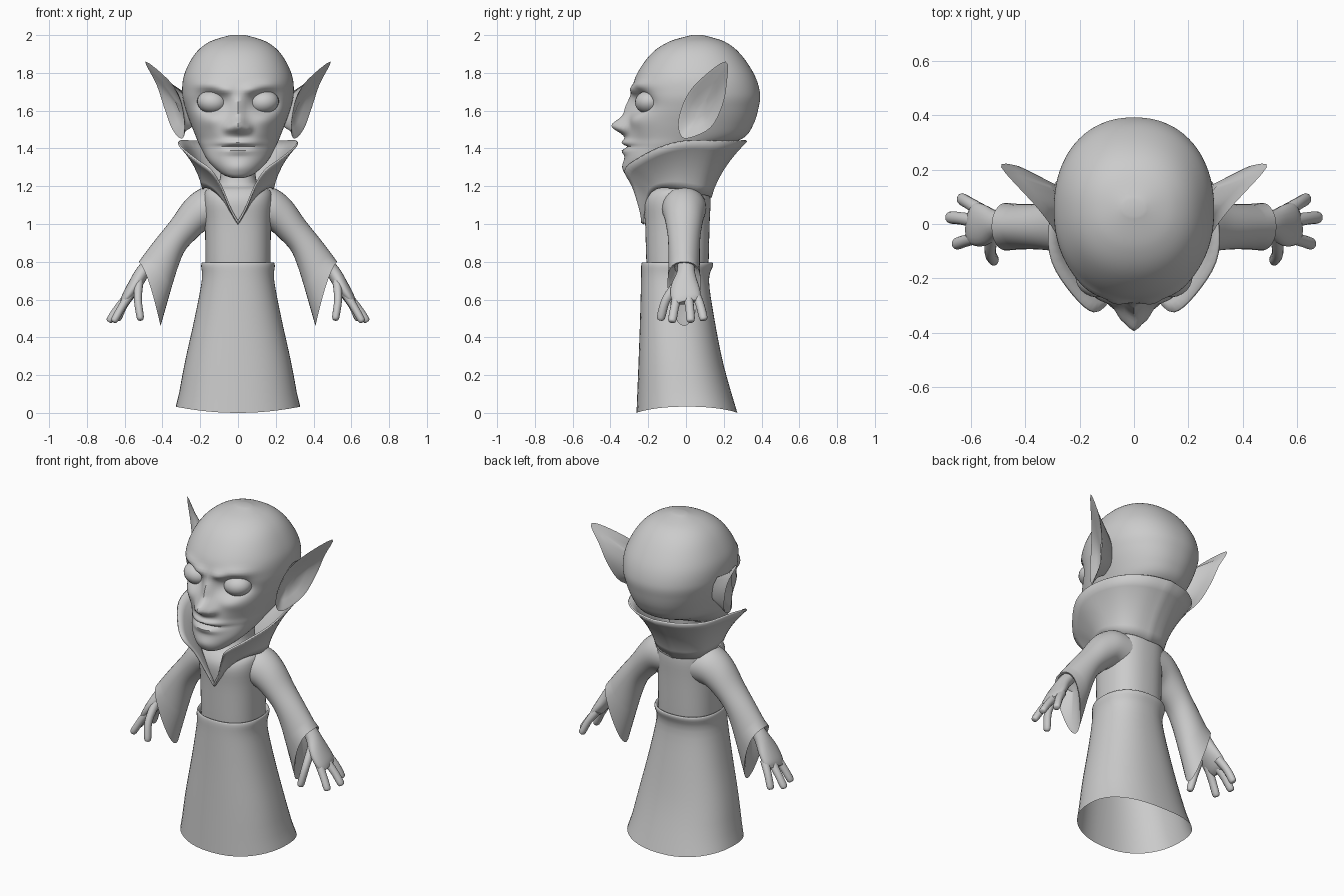
import bpy, bmesh
from math import sin, cos, pi, exp, radians
from mathutils import Vector

if "Cube" in bpy.data.objects:
    bpy.data.objects.remove(bpy.data.objects["Cube"])


def spline(pts, n=4, closed=False):
    """Catmull-Rom through points of any dimension."""
    m, out = len(pts), []
    pick = (lambda i: pts[i % m]) if closed else (lambda i: pts[max(0, min(m - 1, i))])
    for i in range(m if closed else m - 1):
        for k in range(n):
            t = k / n
            out.append([0.5 * (2 * b + (c - a) * t + (2 * a - 5 * b + 4 * c - d) * t * t
                               + (3 * b - a - 3 * c + d) * t ** 3)
                        for a, b, c, d in zip(pick(i - 1), pick(i), pick(i + 1), pick(i + 2))])
    return out if closed else out + [list(pts[-1])]


def loft(name, rings, start=True, end=True, closed=True, mirror=False, angle=50):
    bm = bmesh.new()
    rows = [[bm.verts.new(p) for p in r] for r in rings]
    n = len(rows[0])
    for r, s in zip(rows, rows[1:]):
        for i in range(n if closed else n - 1):
            j = (i + 1) % n
            bm.faces.new((r[i], r[j], s[j], s[i]))
    if start:
        bm.faces.new(rows[0])
    if end:
        bm.faces.new(rows[-1])
    bmesh.ops.remove_doubles(bm, verts=bm.verts, dist=1e-5)
    bmesh.ops.recalc_face_normals(bm, faces=bm.faces)
    me = bpy.data.meshes.new(name)
    bm.to_mesh(me)
    bm.free()
    me.shade_smooth()
    me.set_sharp_from_angle(angle=radians(angle))
    ob = bpy.data.objects.new(name, me)
    bpy.context.collection.objects.link(ob)
    if mirror:
        ob.modifiers.new("Mirror", 'MIRROR').use_mirror_merge = not closed
    return ob


def section(z, hw, yf, yb, n=48, p=2.0):
    """Horizontal superellipse from front yf to back yb."""
    pw = lambda c: abs(c) ** (2 / p) * (1 if c > 0 else -1)
    return [Vector((hw * pw(sin(2 * pi * i / n)),
                    (yf + yb) / 2 - (yb - yf) / 2 * pw(cos(2 * pi * i / n)), z)) for i in range(n)]


def tube(name, path, n=12):
    """Path rows: x, y, z, half width along y, half thickness."""
    rows, rings = spline(path, 4), []
    P = [Vector(r[:3]) for r in rows]
    for i, r in enumerate(rows):
        t = (P[min(i + 1, len(P) - 1)] - P[max(i - 1, 0)]).normalized()
        u = (Vector((0, 1, 0)) - t * t.y).normalized()
        v = t.cross(u)
        rings.append([P[i] + u * cos(2 * pi * k / n) * r[3] + v * sin(2 * pi * k / n) * r[4]
                      for k in range(n)])
    return loft(name, rings, mirror=True)


# Skirt: open bell with wavy hem and a turned-in waist lip
skirt = [section(*r, p=2.3) for r in spline([
    (.765, .172, -.21, .115), (.795, .185, -.228, .135), (.78, .195, -.237, .143),
    (.70, .192, -.238, .122), (.5, .23, -.243, .15), (.25, .285, -.252, .2), (0, .33, -.262, .272)])]
for k, w in ((-1, 1), (-2, .6)):
    for v in skirt[k]:
        v.z += .033 * w * (v.x / .33) ** 2
loft("skirt", skirt, start=False, end=False)

# Torso and neck
loft("torso", [section(*r, p=2.4) for r in spline([
    (.72, .17, -.205, .115), (.8, .172, -.21, .12), (1.0, .175, -.216, .125), (1.12, .183, -.222, .13),
    (1.18, .17, -.19, .12), (1.22, .1, -.14, .09), (1.38, .09, -.13, .1)])])

# Collar: half sheet from chest point to back, mirrored
base = [(0, -.222, 1.0), (.035, -.218, 1.06), (.08, -.205, 1.13), (.12, -.18, 1.17), (.155, -.14, 1.19),
        (.178, -.08, 1.19), (.182, -.01, 1.18), (.15, .07, 1.16), (.09, .115, 1.15), (0, .13, 1.14)]
rim = [(0, -.235, 1.01), (.04, -.248, 1.08), (.09, -.285, 1.2), (.145, -.325, 1.285), (.22, -.265, 1.34),
       (.3, -.14, 1.405), (.31, 0, 1.44), (.26, .18, 1.44), (.14, .285, 1.44), (0, .32, 1.44)]
B, R = [[Vector(p) for p in spline(c, 4)] for c in (base, rim)]
sheet = []
for k in range(7):
    t = k / 6
    sheet.append([b.lerp(r, t) - Vector((b.x - r.x, b.y - r.y, 0)) * (t * t - t) * .6 for b, r in zip(B, R)])
collar = loft("collar", sheet, False, False, closed=False, mirror=True)
thick = collar.modifiers.new("Thickness", 'SOLIDIFY')
thick.thickness, thick.offset = .01, 0

# Head: lofted skull, face shaped by soft bumps (x, z, x spread, z spread, amount)
bumps = [(0, 1.52, .042, .042, .083), (0, 1.61, .032, .06, .028), (.05, 1.505, .024, .025, .028),
         (0, 1.432, .09, .016, .022), (0, 1.408, .1, .008, -.016), (0, 1.385, .07, .016, .02),
         (0, 1.30, .07, .035, .014), (.135, 1.645, .078, .052, -.075), (.07, 1.71, .05, .025, .024),
         (.16, 1.735, .07, .026, .018), (.15, 1.55, .06, .04, .014), (.15, 1.42, .05, .06, -.016)]
head = [section(*r, n=112, p=2.2) for r in spline([
    (1.243, .03, -.295, -.22), (1.265, .085, -.318, -.13), (1.33, .155, -.325, .02), (1.41, .2, -.32, .2),
    (1.46, .222, -.315, .31), (1.53, .25, -.308, .358), (1.61, .278, -.298, .383), (1.69, .295, -.288, .392),
    (1.79, .285, -.262, .362), (1.90, .228, -.185, .288), (1.965, .15, -.09, .205), (2.0, .04, .03, .09)], 7)]
for ring in head:
    for v in ring:
        w = max(0, min(1, -v.y / .12))
        v.y -= w * sum(a * exp(-((abs(v.x) - x) / sx) ** 2 - ((v.z - z) / sz) ** 2)
                       for x, z, sx, sz, a in bumps)
loft("head", head)

# Eyes
for s in (-1, 1):
    bpy.ops.mesh.primitive_uv_sphere_add(segments=24, ring_count=16, radius=1,
                                         location=(s * .137, -.195, 1.645), rotation=(0, -s * .12, s * .3))
    eye = bpy.context.object
    eye.name = "eye"
    eye.scale = (.08, .075, .062)
    bpy.ops.object.shade_smooth()

# Pointed ears: back shell, rim, hollow bowl
edge = [Vector(p) for p in spline([
    (.49, .21, 1.86), (.37, .075, 1.765), (.31, 0, 1.67), (.285, -.04, 1.55), (.285, -.028, 1.468),
    (.31, .02, 1.456), (.352, .13, 1.51), (.392, .19, 1.62), (.432, .215, 1.74)], 4, closed=True)]
root, bowl = Vector((.25, .08, 1.59)), Vector((.30, .075, 1.59))
ear = [[root + (p - root) * .45 - Vector((.05, 0, 0)) for p in edge],
       [root + (p - root) * .75 + Vector((.0, .012, 0)) for p in edge], edge,
       [p.lerp(bowl, .12) for p in edge], [p.lerp(bowl, .4) - Vector((.012, 0, 0)) for p in edge],
       [p.lerp(bowl, .75) - Vector((.012, 0, 0)) for p in edge]]
loft("ear", ear, mirror=True, angle=65)

# Sleeves: (top x, z, bottom x, z, half depth), then a drooping pointed cuff
N = 32
arc = [2 * pi * i / N for i in range(N)]


def arm_ring(tx, tz, bx, bz, hw):
    a, b = Vector((tx, -.01, tz)), Vector((bx, -.01, bz))
    return [a.lerp(b, (1 - cos(t)) / 2) + Vector((0, hw * sin(t), 0)) for t in arc]


sleeve = [arm_ring(*r) for r in spline([
    (.09, 1.2, .1, .97, .12), (.19, 1.19, .17, .965, .115), (.275, 1.13, .225, .92, .1),
    (.355, 1.02, .28, .86, .087), (.435, .92, .315, .78, .083), (.5, .835, .35, .67, .084)])]
cuff = []
for t in arc:
    u = (1 - cos(t)) / 2
    q = (1 - u) ** 2 * Vector((.525, 0, .8)) + 2 * u * (1 - u) * Vector((.475, 0, .75)) + u * u * Vector((.41, 0, .46))
    cuff.append(q + Vector((0, -.01 + .088 * sin(t), 0)))
sleeve += [cuff, [p.lerp(Vector((.45, -.01, .76)), .12) for p in cuff], arm_ring(.495, .81, .41, .73, .05)]
loft("sleeve", sleeve, mirror=True)

# Hands: flat palm plus thumb and three fingers
tube("palm", [(.45, 0, .81, .045, .035), (.505, 0, .745, .048, .037), (.55, -.005, .67, .075, .036),
              (.59, 0, .61, .078, .028), (.61, .005, .585, .055, .014)], 20)
digits = {"thumb": ((.525, -.04, .69), (.53, -.105, .6), (.515, -.137, .49)),
          "index_finger": ((.57, -.045, .63), (.615, -.06, .56), (.66, -.075, .48)),
          "middle_finger": ((.58, .01, .62), (.635, .02, .555), (.685, .025, .482)),
          "little_finger": ((.565, .05, .63), (.605, .075, .57), (.64, .095, .49))}
for name, (a, b, c) in digits.items():
    tip = Vector(b).lerp(Vector(c), .85)
    tube(name, [(*a, .026, .024), (*b, .023, .021), (*tip, .022, .019), (*c, .009, .008)])
